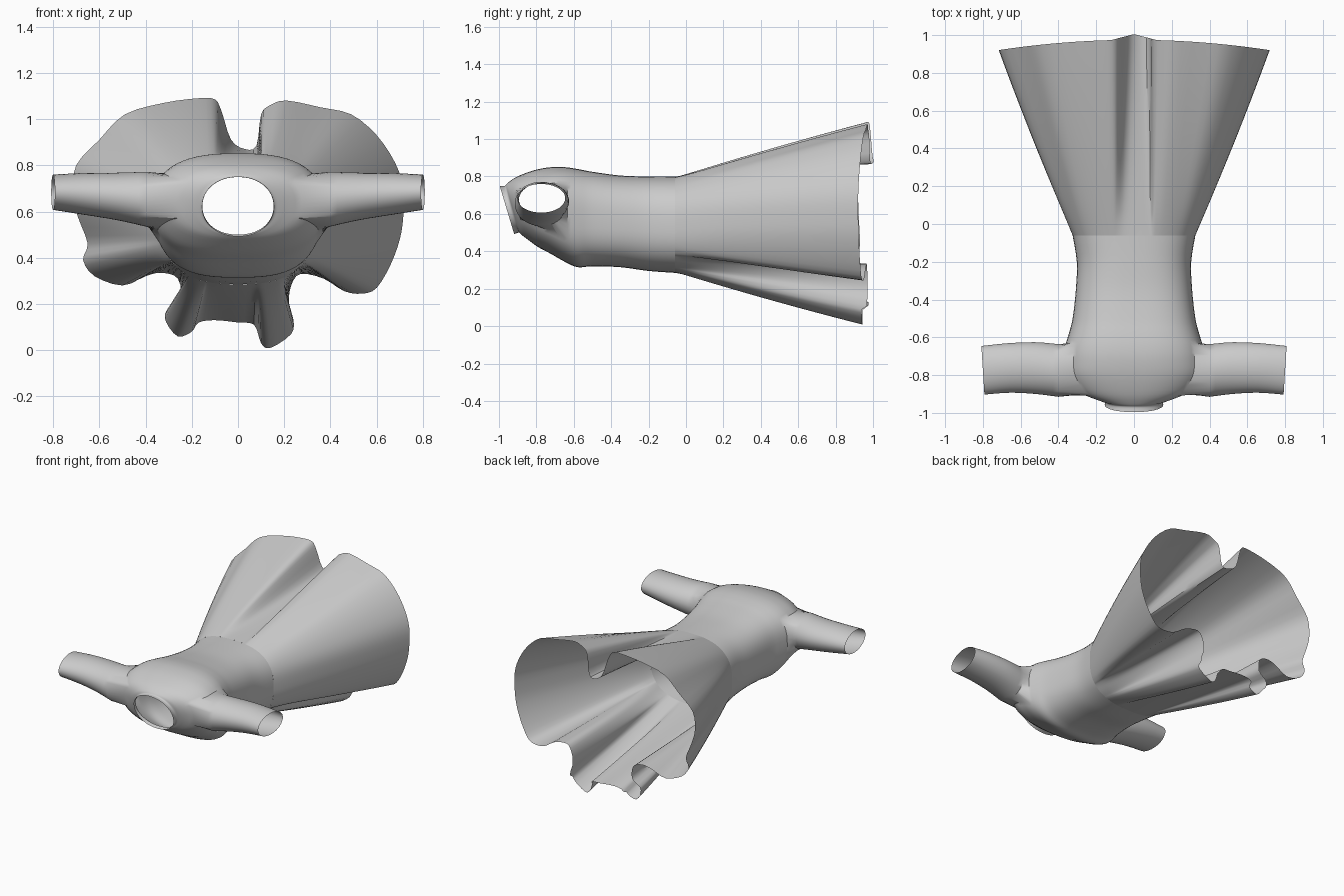
import bpy, bmesh, math

if "Cube" in bpy.data.objects:
    bpy.data.objects.remove(bpy.data.objects["Cube"])

SEG = 64

def smooth_path(pts, sub, closed=False):
    """Catmull-Rom subdivision of a list of tuples."""
    n, out = len(pts), []
    for i in range(n if closed else n - 1):
        get = (lambda k: pts[k % n]) if closed else (lambda k: pts[min(max(k, 0), n - 1)])
        a, b, c, d = (get(i + k) for k in (-1, 0, 1, 2))
        for s in range(sub):
            t = s / sub
            out.append(tuple(0.5 * (2*q + (r-p)*t + (2*p-5*q+4*r-w)*t*t + (3*q-p-3*r+w)*t**3)
                             for p, q, r, w in zip(a, b, c, d)))
    if not closed:
        out.append(pts[-1])
    return out

def oval(theta, hw, zlo, zhi, e):
    """Point on a rounded-box section; theta 0 is the top, turning to +x."""
    s, c = math.sin(theta), math.cos(theta)
    f = lambda v: math.copysign(abs(v) ** (2 / e), v)
    return hw * f(s), (zlo + zhi) / 2 + (zhi - zlo) / 2 * f(c)

def loft(bm, rings):
    for a, b in zip(rings, rings[1:]):
        for j in range(len(a)):
            k = (j + 1) % len(a)
            bm.faces.new((a[j], a[k], b[k], b[j]))

def finish(bm, name):
    bmesh.ops.recalc_face_normals(bm, faces=bm.faces)
    me = bpy.data.meshes.new(name)
    bm.to_mesh(me)
    bm.free()
    ob = bpy.data.objects.new(name, me)
    bpy.context.collection.objects.link(ob)
    bpy.ops.object.select_all(action='DESELECT')
    ob.select_set(True)
    bpy.context.view_layer.objects.active = ob
    bpy.ops.object.shade_smooth_by_angle(angle=math.radians(35))

# Bodice: sections from waist to neck opening (y, half width, z low, z high, squareness, tilt)
sections = [(-.06, .325, .285, .80, 2.6, 0), (-.2, .303, .295, .80, 2.6, 0),
            (-.35, .308, .315, .805, 2.7, 0), (-.5, .325, .32, .825, 2.8, 0),
            (-.58, .345, .315, .84, 2.8, 0), (-.65, .365, .345, .85, 2.7, 0),
            (-.72, .37, .385, .85, 2.6, 0), (-.80, .36, .425, .835, 2.5, .03),
            (-.88, .30, .475, .80, 2.3, .12), (-.918, .20, .495, .765, 2.2, .25),
            (-.93, .158, .50, .75, 2.1, .3), (-.957, .155, .492, .75, 2.1, .3)]
rows = smooth_path(sections, 4)
bm = bmesh.new()
rings = []
for y, hw, lo, hi, e, tilt in rows:
    ring = []
    for j in range(SEG):
        x, z = oval(2 * math.pi * j / SEG, hw, lo, hi, e)
        ring.append(bm.verts.new((x, y - tilt * (z - .62), z)))
    rings.append(ring)
loft(bm, rings)

# Sleeves: cut an arm hole each side and run its edge out to the cuff
i0 = min(range(len(rows)), key=lambda i: abs(rows[i][0] + .64))
i1 = min(range(len(rows)), key=lambda i: abs(rows[i][0] + .89))
# (x, y back, y front, z low, z high)
sleeve = smooth_path([(.40, -.635, -.915, .535, .772), (.52, -.625, -.90, .562, .768),
                      (.66, -.63, -.893, .585, .767), (.80, -.645, -.903, .607, .76)], 3)
for side in (1, -1):
    j0, j1 = (10, 20) if side > 0 else (SEG - 20, SEG - 10)
    hole = [rings[i0][j] for j in range(j0, j1)] + [rings[i][j1] for i in range(i0, i1)]
    hole += [rings[i1][j] for j in range(j1, j0, -1)] + [rings[i][j0] for i in range(i1, i0, -1)]
    patch = {v for i in range(i0, i1 + 1) for v in rings[i][j0:j1 + 1]}
    bmesh.ops.delete(bm, geom=[f for f in bm.faces if all(v in patch for v in f.verts)],
                     context='FACES')
    angles = [math.atan2((v.co.z - .655) / .12, (v.co.y + .77) / .135) for v in hole]
    tube = [hole]
    for x, yb, yf, zl, zh in sleeve:
        tube.append([bm.verts.new((side * (x + .02 * math.cos(a) * (x - .4)),
                                   (yb + yf) / 2 + (yb - yf) / 2 * math.cos(a),
                                   (zl + zh) / 2 + (zh - zl) / 2 * math.sin(a)))
                     for a in angles])
    loft(bm, tube)
finish(bm, "bodice_with_sleeves")

# Skirt: folded hem outline (x, z) clockwise from the top notch
hem = [(.03, .87), (.08, .885), (.10, 1.02), (.14, 1.06), (.21, 1.08), (.36, 1.05), (.49, 1.02),
       (.60, .93), (.68, .81), (.715, .70), (.715, .58), (.70, .48), (.66, .37), (.60, .27),
       (.54, .245), (.46, .255), (.37, .31), (.27, .33), (.23, .28), (.22, .20), (.24, .13),
       (.23, .07), (.14, .01), (.10, .03), (.07, .11), (0, .12), (-.10, .13), (-.17, .12),
       (-.20, .08), (-.26, .06), (-.31, .12), (-.31, .17), (-.25, .22), (-.26, .31),
       (-.33, .335), (-.40, .32), (-.50, .28), (-.62, .32), (-.67, .39), (-.65, .46),
       (-.69, .57), (-.715, .67), (-.70, .80), (-.60, .91), (-.49, 1.02), (-.32, 1.07),
       (-.17, 1.09), (-.10, 1.085), (-.07, 1.03), (-.03, .91)]
hem = smooth_path(hem, 3, closed=True)
n = len(hem)
# waist position of every fold: mean of its direction and its distance along the hem
lengths = [0]
for a, b in zip(hem, hem[1:] + hem[:1]):
    lengths.append(lengths[-1] + math.dist(a, b))
turn = []
for k, (x, z) in enumerate(hem):
    along = 2 * math.pi * lengths[k] / lengths[-1]
    a = math.atan2(x, z - .56)
    a += 2 * math.pi * round((along - a) / (2 * math.pi))
    turn.append(.35 * along + .65 * a)
bm = bmesh.new()
rings = []
for i in range(17):
    t = i / 16
    s = t + .10 * t * (1 - t)
    ring = []
    for k, (hx, hz) in enumerate(hem):
        wx, wz = oval(turn[k], .325, .285, .80, 2.6)
        notch = .03 * max(0, 1 - abs(hx) / .12) if hz > .6 else 0
        hy = .975 - .055 * (hx / .72) ** 2 + notch - (.03 if hz < .1 else 0)
        ring.append(bm.verts.new((wx + (hx - wx) * s, -.06 + (hy + .06) * t, wz + (hz - wz) * s)))
    rings.append(ring)
loft(bm, rings)
finish(bm, "skirt")
